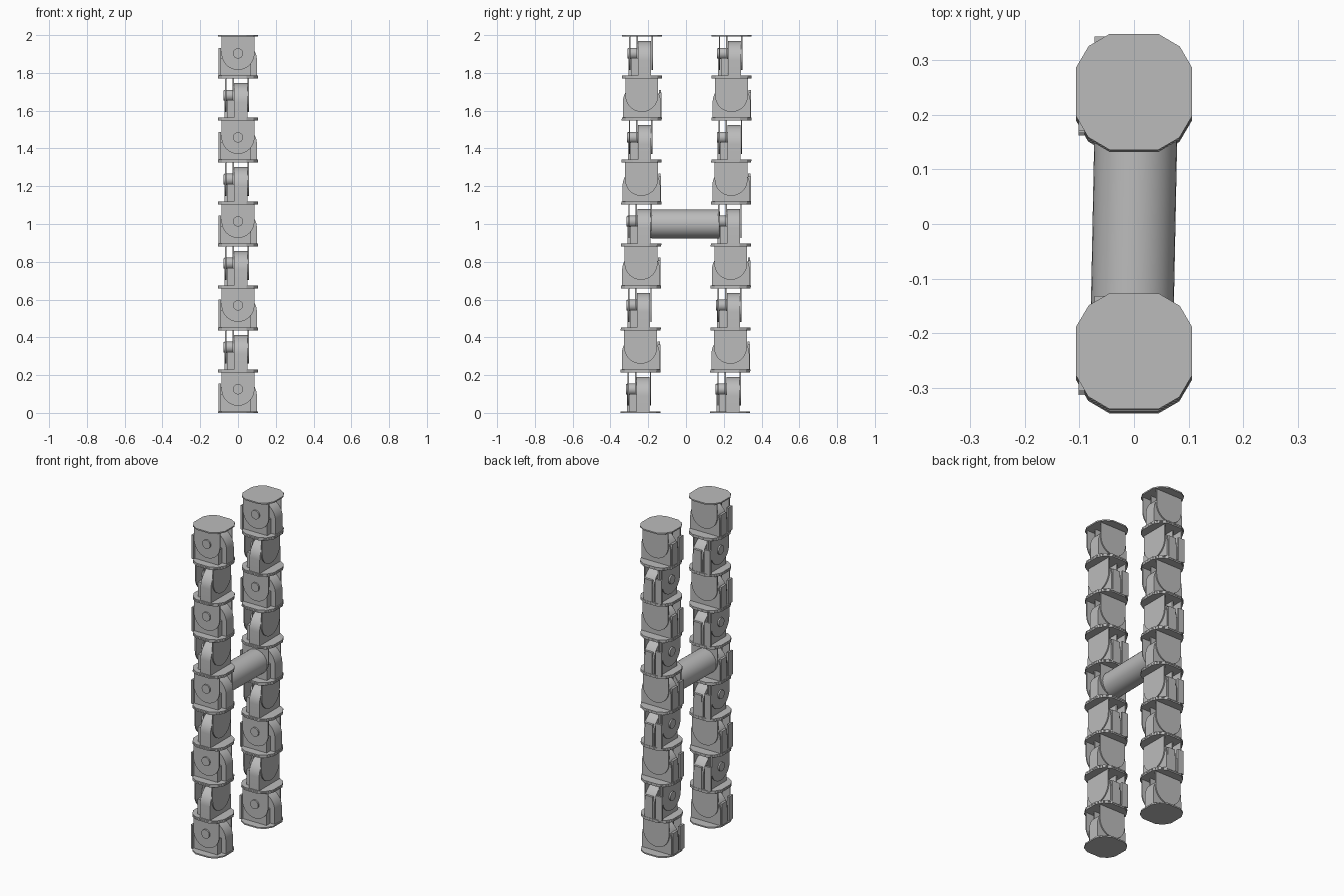
import bpy, bmesh
from math import pi, sin, cos
from mathutils import Matrix, Vector

cube = bpy.data.objects.get("Cube")
if cube:
    bpy.data.objects.remove(cube, do_unlink=True)

grey = bpy.data.materials.new("plain_grey")
grey.use_nodes = True
colour = (0.5, 0.5, 0.5, 1)
grey.diffuse_color = colour
grey.node_tree.nodes["Principled BSDF"].inputs["Base Color"].default_value = colour

MODULES = 9
PITCH = 2 / MODULES
PLATE = 0.008
AXLE_Z = 0.125


def prism(name, points, vec):
    """Extrude a closed outline along a vector."""
    bm = bmesh.new()
    face = bm.faces.new([bm.verts.new(p) for p in points])
    new = bmesh.ops.extrude_face_region(bm, geom=[face])["geom"]
    bmesh.ops.translate(bm, vec=vec, verts=[v for v in new if isinstance(v, bmesh.types.BMVert)])
    return finish(name, bm)


def finish(name, bm):
    bmesh.ops.recalc_face_normals(bm, faces=bm.faces)
    mesh = bpy.data.meshes.new(name)
    bm.to_mesh(mesh)
    bm.free()
    mesh.materials.append(grey)
    return mesh


def box(name, x0, x1, y0, y1, z0, z1):
    return prism(name, [(x0, y0, z0), (x1, y0, z0), (x1, y1, z0), (x0, y1, z0)], (0, 0, z1 - z0))


def arch(name, radius, centre, end, y0, y1, steps=24):
    """Half-round plate in the x-z plane, with its straight legs running to height end."""
    side = 1 if centre > end else -1
    pts = [(radius, y0, end)]
    for i in range(steps + 1):
        a = pi * i / steps
        pts.append((radius * cos(a), y0, centre + side * radius * sin(a)))
    pts.append((-radius, y0, end))
    return prism(name, pts, (0, y1 - y0, 0))


def rod(name, radius, y0, y1, z, sides=24):
    pts = [(radius * cos(2 * pi * i / sides), y0, z + radius * sin(2 * pi * i / sides))
           for i in range(sides)]
    return prism(name, pts, (0, y1 - y0, 0))


def plate(name, z):
    """Flat-sided round end plate."""
    pts = []
    for q in range(4):
        turn = Matrix.Rotation(q * pi / 2, 3, 'Z')
        pts += [turn @ Vector(p) for p in ((0.106, -0.045, z), (0.106, 0.045, z), (0.084, 0.083, z))]
    return prism(name, pts, (0, 0, PLATE))


# Parts of one joint module, hinge axis along y
TOP = PITCH - PLATE - 0.0005
parts = [
    plate("base_plate", 0.0005),
    plate("top_plate", TOP),
    arch("servo_body", 0.1, 0.09, PLATE, -0.02, 0.049),
    arch("front_ear", 0.087, AXLE_Z, TOP, -0.068, -0.061),
    arch("rear_ear", 0.087, AXLE_Z, TOP, 0.05, 0.057),
    arch("servo_bracket", 0.06, AXLE_Z, TOP, -0.03, -0.022),
    box("gear_block", -0.094, 0.07, -0.058, -0.021, PLATE, 0.1),
    box("side_block", -0.102, -0.09, -0.072, -0.03, PLATE, 0.155),
    box("side_rib", -0.104, -0.09, -0.01, 0.04, PLATE, 0.14),
    rod("axle", 0.03, -0.062, -0.019, AXLE_Z),
    rod("axle_cap", 0.027, -0.077, -0.067, AXLE_Z),
]


def place(mesh, name, matrix):
    ob = bpy.data.objects.new(name, mesh)
    bpy.context.collection.objects.link(ob)
    ob.matrix_world = matrix
    return ob


smooth = []
# Two columns of joints, each joint turned a quarter from the one below
for column, y in (("front", -0.237), ("back", 0.238)):
    for n in range(MODULES):
        lean = 0.004 * (n - MODULES // 2) / (MODULES // 2)
        m = Matrix.Translation((0, y + lean, n * PITCH))
        if n % 2:
            m = m @ Matrix.Rotation(-pi / 2, 4, 'Z')
        for mesh in parts:
            ob = place(mesh, f"{column}_{mesh.name}_{n + 1}", m)
            if n == 0 and column == "front" and "plate" not in mesh.name:
                smooth.append(ob)

# Tube joining the middle joints
tube = rod("cross_tube", 0.076, -0.182, 0.178, 0, sides=32)
smooth.append(place(tube, "cross_tube",
                    Matrix.Translation((0, 0, 1)) @ Matrix.Rotation(-0.02, 4, 'Z')))

# Smooth the round surfaces but keep the corners sharp
for ob in smooth:
    mesh = ob.data
    bm = bmesh.new()
    bm.from_mesh(mesh)
    for f in bm.faces:
        f.smooth = True
    for e in bm.edges:
        e.smooth = e.calc_face_angle(0) < 0.5
    bm.to_mesh(mesh)
    bm.free()
